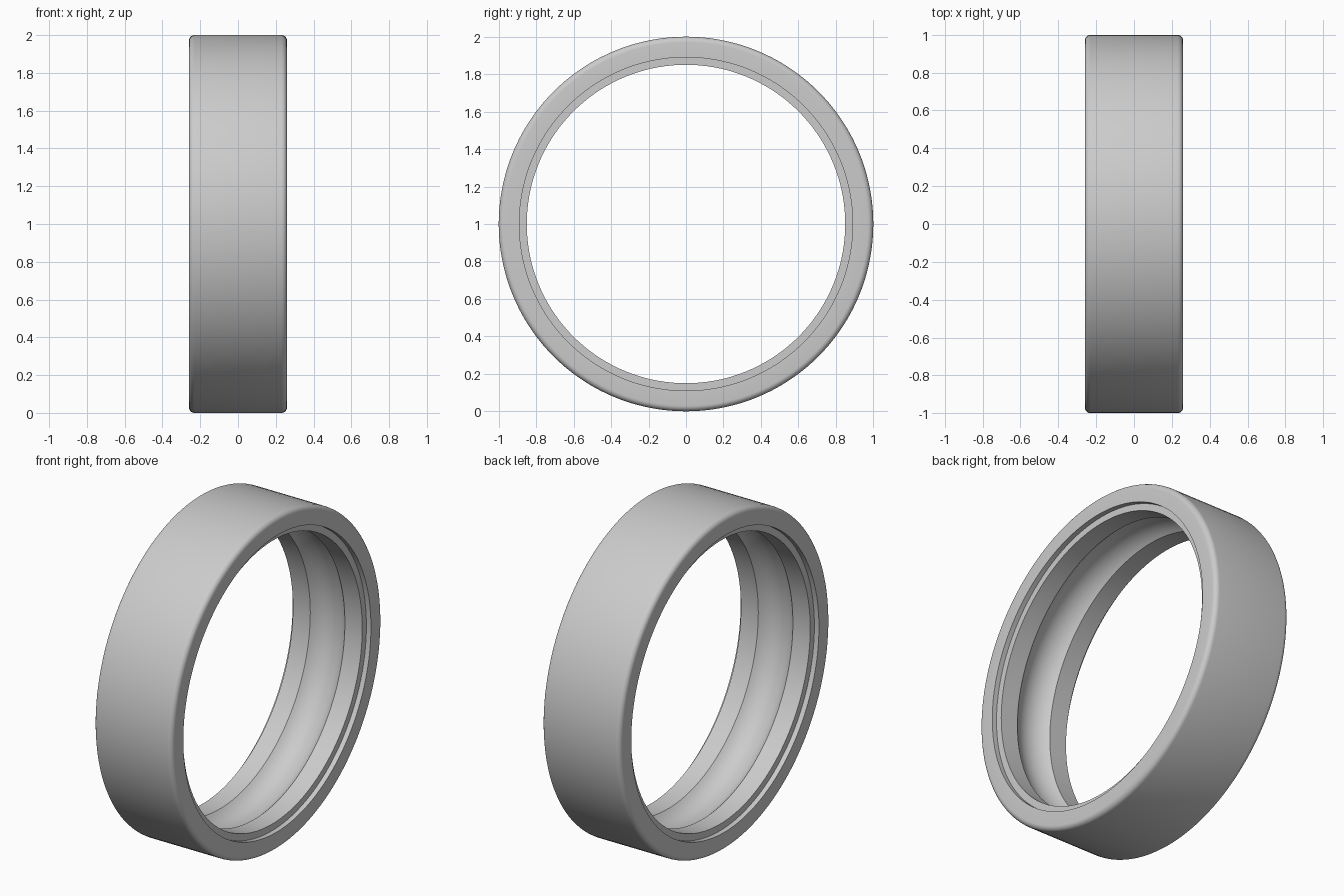
import bpy, bmesh
from math import sin, cos, pi, radians, asin
from mathutils import Vector

cube = bpy.data.objects.get("Cube")
if cube:
    bpy.data.objects.remove(cube, do_unlink=True)

# Main dimensions of the ring
HALF_WIDTH, OUTER, BORE = 0.26, 1.0, 0.85
FILLET = 0.03
RECESS_RADIUS, RECESS_DEPTH = 0.89, 0.03
GROOVE_HALF, GROOVE_DEPTH = 0.115, 0.05
SEGMENTS = 144

steel = bpy.data.materials.new("brushed grey steel")
steel.use_nodes = True
color = (0.6, 0.6, 0.6, 1)
steel.diffuse_color = color
steel.node_tree.nodes["Principled BSDF"].inputs["Base Color"].default_value = color


def arc(cx, cr, radius, start, end, steps):
    """Points (x, r) along an arc, angles measured from +r towards +x."""
    angles = [start + (end - start) * i / steps for i in range(steps + 1)]
    return [(cx + radius * sin(a), cr + radius * cos(a)) for a in angles]


# Half section: outer edge fillet, side face, seal recess, bore
half = arc(HALF_WIDTH - FILLET, OUTER - FILLET, FILLET, 0, pi / 2, 6)
half += [(HALF_WIDTH, RECESS_RADIUS),
         (HALF_WIDTH - RECESS_DEPTH, RECESS_RADIUS),
         (HALF_WIDTH - RECESS_DEPTH, BORE)]

# Ball track cut into the bore
track_radius = (GROOVE_HALF ** 2 + GROOVE_DEPTH ** 2) / (2 * GROOVE_DEPTH)
spread = asin(GROOVE_HALF / track_radius)
track = arc(0, BORE + GROOVE_DEPTH - track_radius, track_radius, spread, -spread, 16)

# Full section, mirrored across the middle, then revolved about the x axis
section = half + track + [(-x, r) for x, r in reversed(half)]
bm = bmesh.new()
loop = [bm.verts.new((x, 0, r + 1)) for x, r in section]
edges = [bm.edges.new((loop[i - 1], loop[i])) for i in range(len(loop))]
bmesh.ops.spin(bm, geom=loop + edges, cent=Vector((0, 0, 1)), axis=Vector((1, 0, 0)),
               angle=2 * pi, steps=SEGMENTS, use_merge=True)
bmesh.ops.remove_doubles(bm, verts=bm.verts, dist=0.0001)
bmesh.ops.recalc_face_normals(bm, faces=bm.faces)

mesh = bpy.data.meshes.new("bearing_outer_ring")
bm.to_mesh(mesh)
bm.free()
mesh.materials.append(steel)
ring = bpy.data.objects.new("bearing_outer_ring", mesh)
bpy.context.collection.objects.link(ring)

# Smooth curved surfaces, crisp edges at the recess and track
bpy.ops.object.select_all(action="DESELECT")
ring.select_set(True)
bpy.context.view_layer.objects.active = ring
bpy.ops.object.shade_smooth_by_angle(angle=radians(30))
